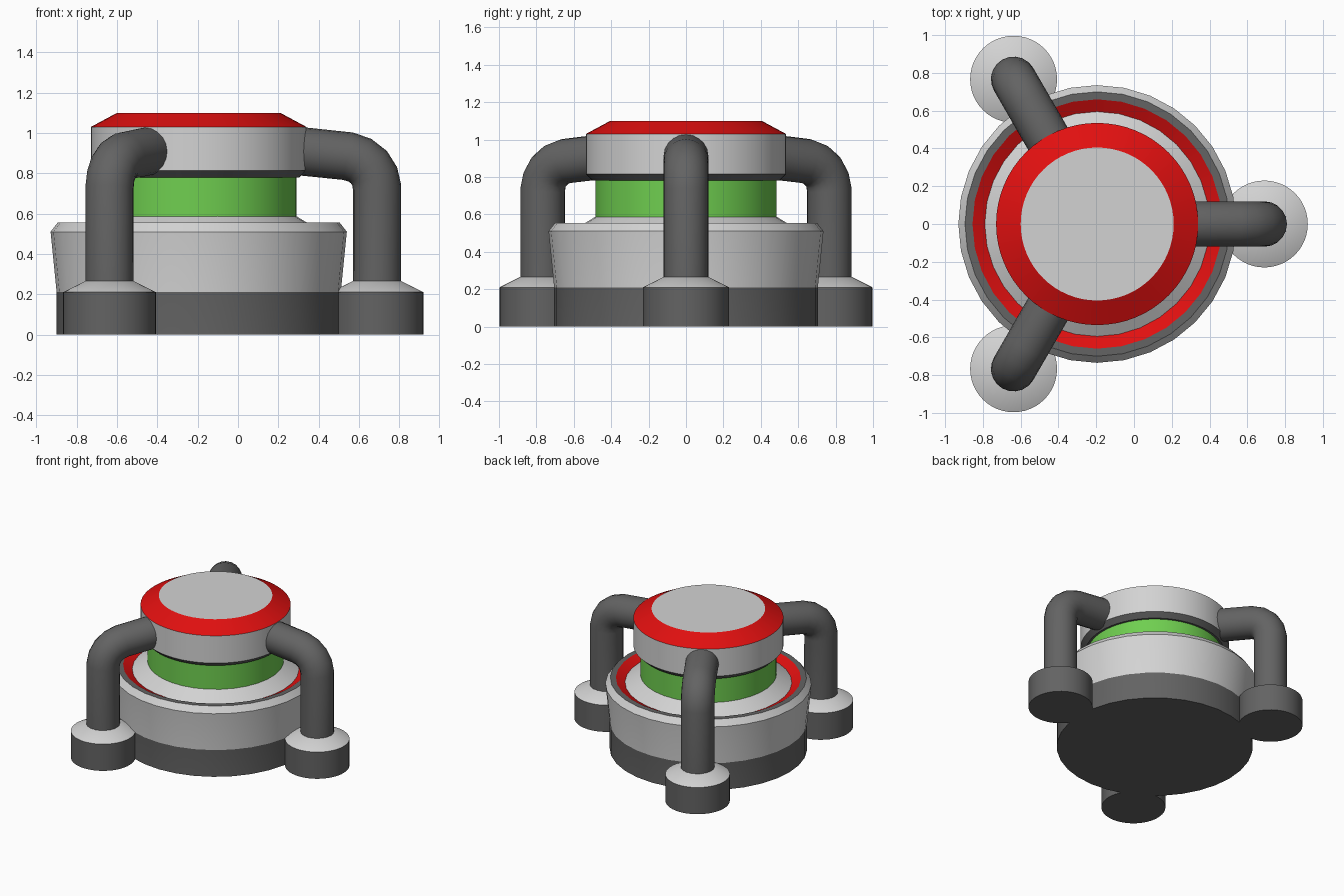
import bpy, bmesh, math
from mathutils import Vector

if "Cube" in bpy.data.objects:
    bpy.data.objects.remove(bpy.data.objects["Cube"])

CX = -0.195          # axis of the round body
LEG_R = 0.885        # distance of the legs from that axis


def material(name, rgb):
    m = bpy.data.materials.new(name)
    m.diffuse_color = (*rgb, 1)
    m.use_nodes = True
    m.node_tree.nodes["Principled BSDF"].inputs["Base Color"].default_value = m.diffuse_color
    return m


LIGHT = material("light grey", (0.65, 0.65, 0.65))
DARK = material("dark grey", (0.125, 0.125, 0.125))
RED = material("red", (0.75, 0.005, 0.005))
GREEN = material("green", (0.16, 0.62, 0.08))
MATS = [LIGHT, DARK, RED, GREEN]
L, D, R, G = range(4)


def finish(name, bm):
    bmesh.ops.recalc_face_normals(bm, faces=bm.faces)
    me = bpy.data.meshes.new(name)
    bm.to_mesh(me)
    bm.free()
    for m in MATS:
        me.materials.append(m)
    ob = bpy.data.objects.new(name, me)
    bpy.context.collection.objects.link(ob)
    bpy.ops.object.select_all(action='DESELECT')
    ob.select_set(True)
    bpy.context.view_layer.objects.active = ob
    bpy.ops.object.shade_smooth_by_angle(angle=math.radians(28))
    return ob


def bridge(bm, a, b, mat):
    """Join two rings; a ring of one vertex becomes a fan."""
    n = max(len(a), len(b))
    for i in range(n):
        j = (i + 1) % n
        vs = [a[i % len(a)], a[j % len(a)], b[j % len(b)], b[i % len(b)]]
        bm.faces.new(list(dict.fromkeys(vs))).material_index = mat


def lathe(name, profile, mats, centre, n):
    """Revolve (radius, z) points; one material per profile segment."""
    bm = bmesh.new()
    rings = []
    for r, z in profile:
        count = n if r > 0 else 1
        rings.append([bm.verts.new((centre[0] + r * math.cos(math.tau * i / n),
                                    centre[1] + r * math.sin(math.tau * i / n), z))
                      for i in range(count)])
    for a, b, m in zip(rings, rings[1:], mats):
        bridge(bm, a, b, m)
    return finish(name, bm)


def pipe(name, path, radius, angle, n=20):
    """Sweep a circle along (distance, z) points in a vertical plane."""
    bm = bmesh.new()
    side = Vector((-math.sin(angle), math.cos(angle), 0))
    pts = [Vector((CX + d * math.cos(angle), d * math.sin(angle), z)) for d, z in path]
    rings = []
    for i, p in enumerate(pts):
        t0 = (p - pts[max(i - 1, 0)]).normalized()
        t1 = (pts[min(i + 1, len(pts) - 1)] - p).normalized()
        up = (t0 + t1).normalized().cross(side)
        rings.append([bm.verts.new(p + radius * (side * math.cos(math.tau * k / n)
                                                 + up * math.sin(math.tau * k / n)))
                      for k in range(n)])
    for a, b in zip(rings, rings[1:]):
        bridge(bm, a, b, D)
    for ring in (rings[0], rings[-1]):
        bm.faces.new(ring).material_index = D
    return finish(name, bm)


# Wide base with bevelled rim, red trench and raised inner collar
lathe("base",
      [(0, 0), (0.705, 0), (0.705, 0.21), (0.735, 0.51), (0.70, 0.555),
       (0.66, 0.555), (0.595, 0.52), (0.48, 0.59), (0, 0.59)],
      [D, D, L, L, D, R, L, L], (CX, 0), 32)

# Glowing core between base and lid
lathe("core", [(0, 0.57), (0.485, 0.57), (0.485, 0.80), (0, 0.80)],
      [G, G, G], (CX, 0), 64)

# Lid with dark underside and red bevel
lathe("lid",
      [(0, 0.78), (0.50, 0.78), (0.535, 0.815), (0.535, 1.03), (0.405, 1.10), (0, 1.10)],
      [D, D, L, R, L], (CX, 0), 64)

# Three bent pipes, each standing on a round foot
PATH = [(0.885, 0.20), (0.885, 0.73), (0.873, 0.785), (0.845, 0.83),
        (0.80, 0.865), (0.74, 0.885), (0.50, 0.91)]
for k in range(3):
    ang = math.tau * k / 3
    pos = (CX + LEG_R * math.cos(ang), LEG_R * math.sin(ang))
    lathe(f"foot_{k + 1}",
          [(0, 0), (0.23, 0), (0.23, 0.21), (0.115, 0.268), (0, 0.268)],
          [D, D, L, L], pos, 48)
    pipe(f"leg_pipe_{k + 1}", PATH, 0.12, ang)
